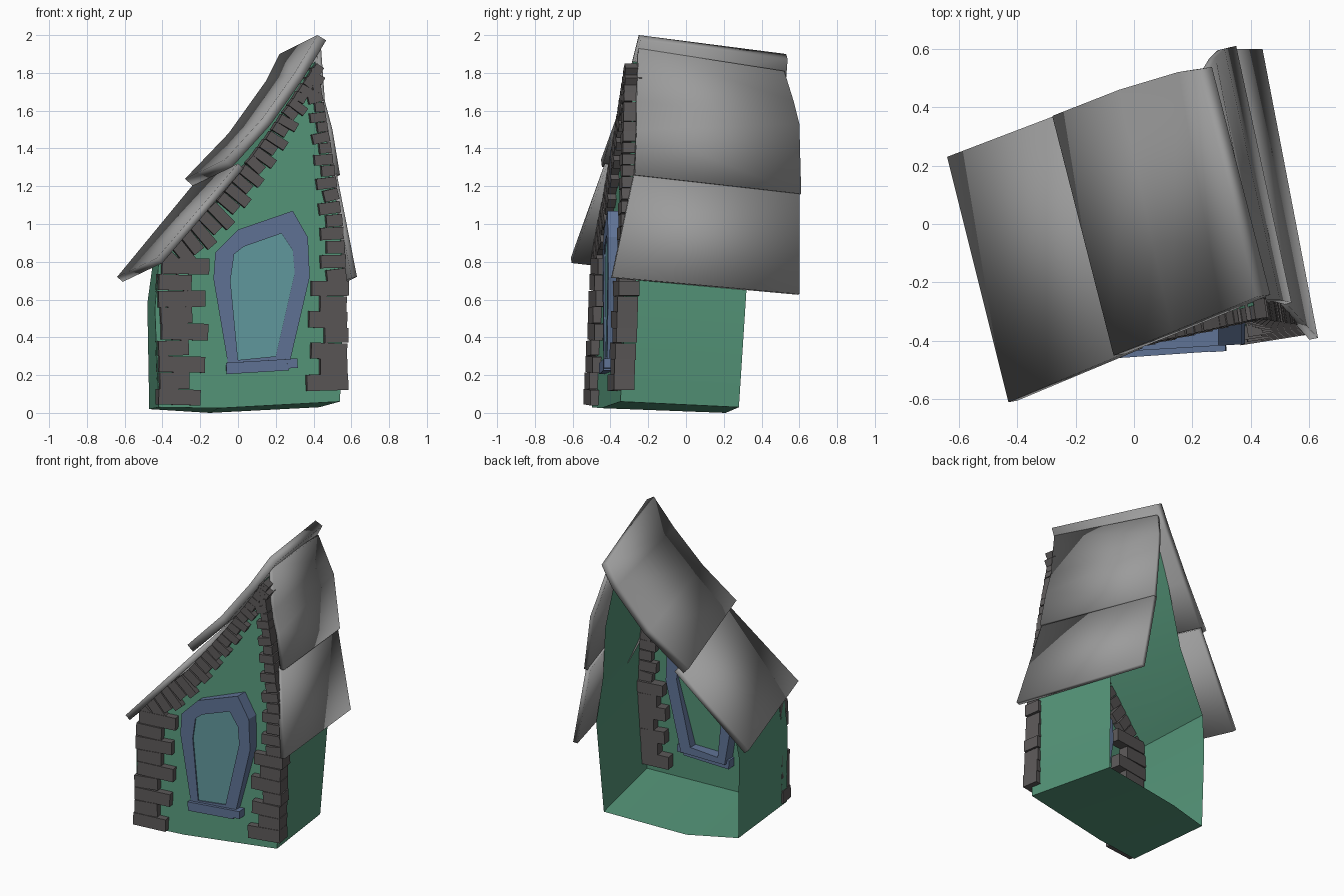
import bpy, bmesh, math, random
from mathutils import Vector, Matrix

cube = bpy.data.objects.get("Cube")
if cube:
    bpy.data.objects.remove(cube, do_unlink=True)
rng = random.Random(4)


def material(name, rgb):
    m = bpy.data.materials.new(name)
    m.use_nodes = True
    m.diffuse_color = (*rgb, 1)
    m.node_tree.nodes["Principled BSDF"].inputs["Base Color"].default_value = (*rgb, 1)
    return m


GREEN = material("wall_green", (.09, .30, .19))
GREY = material("roof_grey", (.33, .33, .33))
STONE = material("stone_dark_grey", (.105, .098, .098))
BLUE = material("frame_blue", (.115, .17, .30))
GLASS = material("glass_teal", (.12, .32, .34))


def make(name, verts, faces, mat, smooth=False):
    mesh = bpy.data.meshes.new(name)
    mesh.from_pydata([tuple(v) for v in verts], [], faces)
    mesh.materials.append(mat)
    ob = bpy.data.objects.new(name, mesh)
    bpy.context.collection.objects.link(ob)
    if smooth:
        bpy.ops.object.select_all(action='DESELECT')
        ob.select_set(True)
        bpy.context.view_layer.objects.active = ob
        bpy.ops.object.shade_smooth_by_angle(angle=math.radians(28))
    return ob


def wall_y(x, z):
    """Depth of the leaning, turned front wall."""
    return -.5 + (x + .42) * .156 + .049 * z


# House shell: front gable, sides, sloped tops and floor, open at the back
front = [(-.42, .03), (-.44, .55), (-.42, .8), (-.1, 1.12), (.17, 1.47), (.41, 1.86),
         (.47, 1.45), (.54, 1.0), (.56, .68), (.54, .06), (-.1, .025)]
back = [(-.47, .10, .02), (-.48, .11, .58), (-.45, .13, .8), (-.17, .25, 1.12),
        (.02, .36, 1.45), (.22, .46, 1.75), (.30, .45, 1.4), (.38, .36, 1.0),
        (.46, .32, .65), (.43, .28, .03), (-.15, .21, 0)]
n = len(front)
shell = [(x, wall_y(x, z), z) for x, z in front] + back
faces = [(i, n + i, n + (i + 1) % n, (i + 1) % n) for i in range(n)]
make("house_shell", shell, [tuple(range(n))[::-1]] + faces, GREEN, True)


# Roof panels: front and back edges joined, then thickened inward
def panel(name, f, b, thick):
    k = len(f)
    quads = [(i, i + 1, k + i + 1, k + i) for i in range(k - 1)]
    ob = make(name, f + b, quads, GREY, True)
    mod = ob.modifiers.new("thickness", 'SOLIDIFY')
    mod.thickness = thick
    mod.offset = -1


panel("roof_right_lower", [(-.43, -.61, .82), (0, -.43, 1.32)],
      [(-.64, .23, .72), (-.22, .39, 1.23)], .04)
panel("roof_right_upper",
      [(-.07, -.45, 1.34), (.13, -.37, 1.56), (.3, -.3, 1.8), (.42, -.25, 2.0)],
      [(-.28, .37, 1.24), (-.05, .46, 1.48), (.15, .52, 1.76), (.22, .53, 1.9)], .055)
panel("roof_left_upper",
      [(.44, -.25, 1.93), (.46, -.26, 1.65), (.5, -.26, 1.5), (.54, -.27, 1.26)],
      [(.25, .52, 1.81), (.28, .57, 1.65), (.31, .6, 1.53), (.35, .61, 1.16)], .025)
panel("roof_left_lower", [(.52, -.27, 1.28), (.63, -.39, .72)],
      [(.34, .6, 1.17), (.44, .6, .63)], .03)


# Stones set into the front wall
def add_stone(bm, x, z, w, h, depth, tilt, dy=0):
    mat = (Matrix.Translation((x, wall_y(x, z) + dy, z))
           @ Matrix.Rotation(math.radians(9), 4, 'Z')
           @ Matrix.Rotation(-tilt, 4, 'Y')
           @ Matrix.Diagonal((w, depth, h, 1)))
    bmesh.ops.create_cube(bm, size=1, matrix=mat)


def finish(bm, name, mat):
    mesh = bpy.data.meshes.new(name)
    bm.to_mesh(mesh)
    bm.free()
    mesh.materials.append(mat)
    bpy.context.collection.objects.link(bpy.data.objects.new(name, mesh))


def stone_column(name, outer, sign, z0, z1, count, width):
    """Upright corner stones with an uneven inner edge."""
    bm = bmesh.new()
    step = (z1 - z0) / count
    for i in range(count):
        w = width + (.035 if i % 2 == 0 else -.025) + rng.uniform(-.02, .02)
        x = outer + rng.uniform(-.012, .012) + sign * w / 2
        add_stone(bm, x, z0 + (i + .5) * step, w, step * rng.uniform(.88, 1.06),
                  .11, rng.uniform(-.04, .04), .01)
    finish(bm, name, STONE)


def stone_run(name, path, count, size0, size1, inward):
    """Stones along a gable edge, shrinking towards the peak."""
    bm = bmesh.new()
    pts = [Vector(p) for p in path]
    lengths = [(b - a).length for a, b in zip(pts, pts[1:])]
    total = sum(lengths)
    for i in range(count):
        t = (i + .5) / count
        t = t * (1.3 - .3 * t)
        d, s = t * total, 0
        while s < len(lengths) - 1 and d > lengths[s]:
            d -= lengths[s]
            s += 1
        along = (pts[s + 1] - pts[s]).normalized()
        across = Vector((along.y, -along.x)) * inward
        w = size0 + (size1 - size0) * t + (.018 if i % 2 else -.014)
        h = total / count * (1.18 - .45 * t)
        p = pts[s] + along * d + across * w / 2
        angle = math.atan2(across.y, across.x) + rng.uniform(-.09, .09)
        add_stone(bm, p.x, p.y, w, h, .09, angle)
    finish(bm, name, STONE)


stone_column("right_corner_stones", -.42, 1, .04, .82, 9, .2)
stone_column("left_corner_stones", .575, -1, .12, .7, 7, .17)
stone_run("right_gable_stones",
          [(-.43, .83), (-.11, 1.13), (.16, 1.48), (.41, 1.85)], 23, .16, .06, 1)
stone_run("left_gable_stones",
          [(.57, .69), (.55, 1.0), (.48, 1.45), (.415, 1.83)], 19, .12, .05, -1)

# Window: crooked frame ring running through the wall
outer = [(-.05, .24), (-.13, .71), (-.12, .85), (0, .97), (.29, 1.07),
         (.37, .93), (.38, .72), (.27, .25)]
inner = [(0, .28), (-.04, .7), (-.02, .84), (.03, .88), (.23, .95),
         (.29, .86), (.30, .74), (.2, .30)]


def frame_y(x):
    return -.442 + (x + .13) * .06


m = len(outer)
ring = []
for loop, dy in ((outer, 0), (inner, 0), (inner, .09), (outer, .09)):
    ring += [(x, frame_y(x) + dy, z) for x, z in loop]
quads = []
for r in range(4):
    for i in range(m):
        j, q = (i + 1) % m, (r + 1) % 4
        quads.append((r * m + i, q * m + i, q * m + j, r * m + j))
make("window_frame", ring, quads, BLUE)

# Glass pane just behind the frame face
make("window_glass", [(x, frame_y(x) + .008, z) for x, z in inner],
     [tuple(range(m))[::-1]], GLASS)

# Sill: a long bar with a raised end block
bm = bmesh.new()
for x, z, w, h in ((.1, .245, .33, .06), (.285, .262, .055, .05)):
    mat = (Matrix.Translation((x, frame_y(x) + .025, z))
           @ Matrix.Rotation(math.radians(4), 4, 'Z')
           @ Matrix.Rotation(-.06, 4, 'Y') @ Matrix.Diagonal((w, .09, h, 1)))
    bmesh.ops.create_cube(bm, size=1, matrix=mat)
finish(bm, "window_sill", BLUE)
